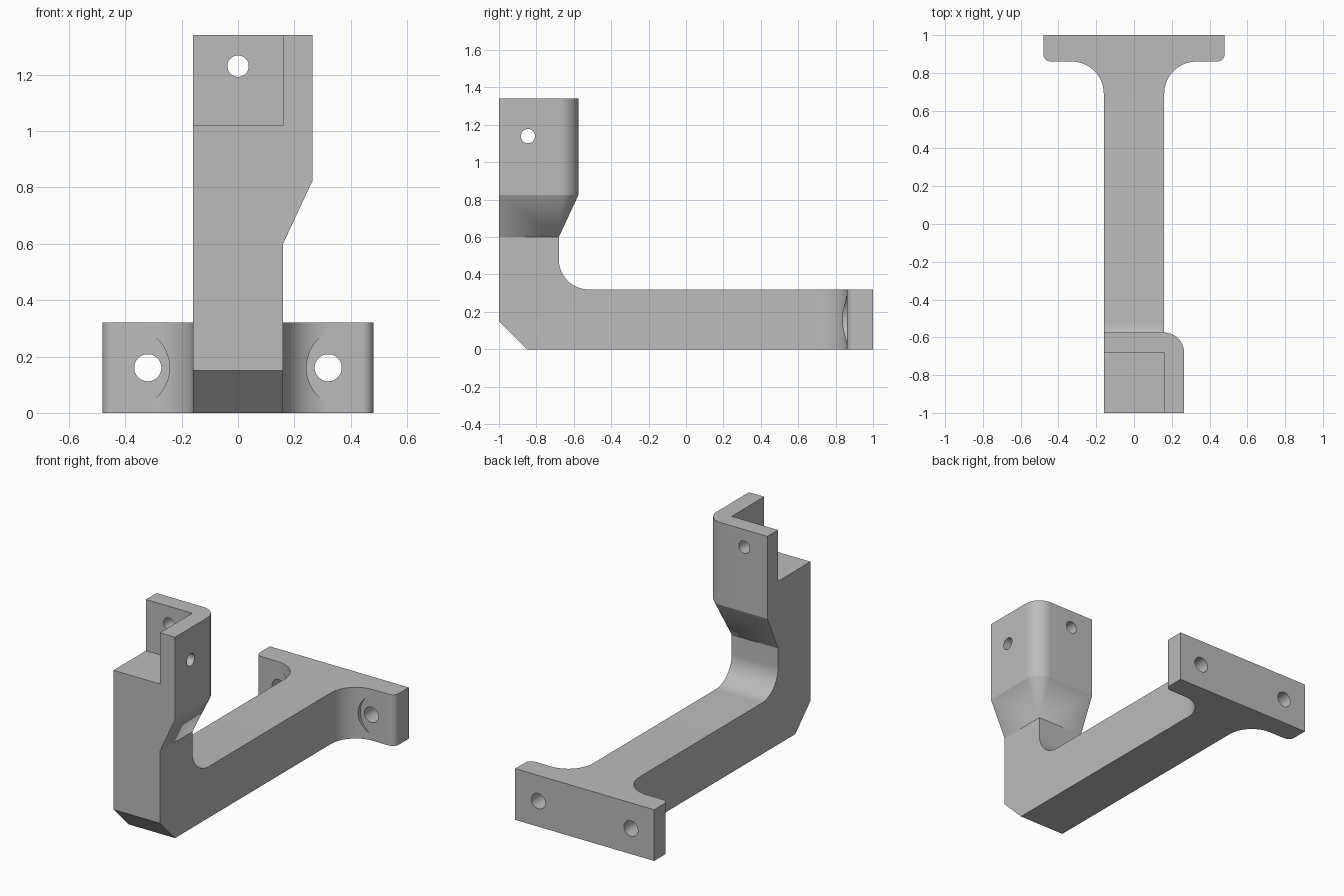
import bpy, bmesh
from math import cos, sin, pi, radians
from mathutils import Matrix, Vector

cube = bpy.data.objects.get("Cube")
if cube:
    bpy.data.objects.remove(cube, do_unlink=True)

grey = bpy.data.materials.new("plain grey")
grey.use_nodes = True
grey.diffuse_color = (0.5, 0.5, 0.5, 1)
grey.node_tree.nodes["Principled BSDF"].inputs["Base Color"].default_value = (0.5, 0.5, 0.5, 1)


def finish(name, bm):
    bmesh.ops.recalc_face_normals(bm, faces=bm.faces)
    mesh = bpy.data.meshes.new(name)
    bm.to_mesh(mesh)
    bm.free()
    mesh.materials.append(grey)
    obj = bpy.data.objects.new(name, mesh)
    bpy.context.collection.objects.link(obj)
    return obj


def arc(cx, cy, r, start, end, steps=16):
    angles = [radians(start + (end - start) * i / steps) for i in range(steps + 1)]
    return [(cx + r * cos(a), cy + r * sin(a)) for a in angles]


def extrude(name, points, place, depth):
    """Extrude a flat outline; place maps outline coordinates into space."""
    bm = bmesh.new()
    face = bm.faces.new([bm.verts.new(place(*p)) for p in points])
    new = bmesh.ops.extrude_face_region(bm, geom=[face])["geom"]
    verts = [v for v in new if isinstance(v, bmesh.types.BMVert)]
    bmesh.ops.translate(bm, verts=verts, vec=depth)
    return finish(name, bm)


def cylinder(name, centre, radius, length, axis):
    bm = bmesh.new()
    turn = Vector((0, 0, 1)).rotation_difference(Vector(axis)).to_matrix().to_4x4()
    bmesh.ops.create_cone(bm, cap_ends=True, segments=48, radius1=radius, radius2=radius,
                          depth=length, matrix=Matrix.Translation(centre) @ turn)
    return finish(name, bm)


def combine(target, other, operation):
    mod = target.modifiers.new("combine", 'BOOLEAN')
    mod.operation, mod.solver, mod.object = operation, 'EXACT', other
    bpy.context.view_layer.objects.active = target
    bpy.ops.object.modifier_apply(modifier=mod.name)
    bpy.data.objects.remove(other, do_unlink=True)


W = 0.16    # half width of arm and post
T = 0.105   # wall thickness of the angle bracket

# Arm and post: side profile trimmed by a T-shaped plan
side = [(-1, 0.6), (-1, 0.15), (-0.85, 0), (1, 0), (1, 0.32)]
side += arc(-0.52, 0.48, 0.16, 270, 180) + [(-0.68, 0.6)]
body = extrude("bracket_body", side, lambda y, z: (-0.6, y, z), (1.2, 0, 0))
half = [(W, -1.1)] + arc(0.33, 0.69, 0.17, 180, 90)
half += arc(0.44, 0.9, 0.04, 270, 360, 8) + [(0.48, 1.1)]
plan = half + [(-x, y) for x, y in reversed(half)]
trim = extrude("plan_trim", plan, lambda x, y: (x, y, -0.1), (0, 0, 1))
combine(body, trim, 'INTERSECT')

# Flared head: square at the neck, round-cornered above
corner = [(-W, -1), (W + T, -1)] + arc(W, -0.68, T, 0, 90) + [(-W, -0.68 + T)]
bm = bmesh.new()
for x, y in [(-W, -1), (W, -1), (W, -0.68), (-W, -0.68)]:
    bm.verts.new((x, y, 0.6))
for z in (0.825, 1.34):
    for x, y in corner:
        bm.verts.new((x, y, z))
bmesh.ops.convex_hull(bm, input=bm.verts)
head = finish("flared_head", bm)

# Pocket that leaves the two upright walls
pocket = extrude("pocket", [(-0.5, -1.3), (W, -1.3), (W, -0.68), (-0.5, -0.68)],
                 lambda x, y: (x, y, 1.02), (0, 0, 1))
combine(head, pocket, 'DIFFERENCE')
combine(body, head, 'UNION')

# Screw holes through the upright walls
combine(body, cylinder("back_hole", (0, -0.62, 1.23), 0.038, 0.4, (0, 1, 0)), 'DIFFERENCE')
combine(body, cylinder("side_hole", (0.2, -0.845, 1.14), 0.038, 0.4, (1, 0, 0)), 'DIFFERENCE')

# Flange holes with screw-head relief in the fillets
for s in (-1, 1):
    combine(body, cylinder("relief", (s * 0.385, 0.71, 0.16), 0.142, 0.3, (0, 1, 0)), 'DIFFERENCE')
    combine(body, cylinder("flange_hole", (s * 0.32, 0.9, 0.16), 0.048, 0.6, (0, 1, 0)), 'DIFFERENCE')

# Merge flat regions and smooth the rounds
bm = bmesh.new()
bm.from_mesh(body.data)
bmesh.ops.remove_doubles(bm, verts=bm.verts, dist=0.0001)
bmesh.ops.dissolve_limit(bm, angle_limit=radians(0.5), verts=bm.verts, edges=bm.edges)
bm.to_mesh(body.data)
bm.free()
bpy.ops.object.select_all(action='DESELECT')
body.select_set(True)
bpy.context.view_layer.objects.active = body
bpy.ops.object.shade_smooth_by_angle(angle=radians(20))
